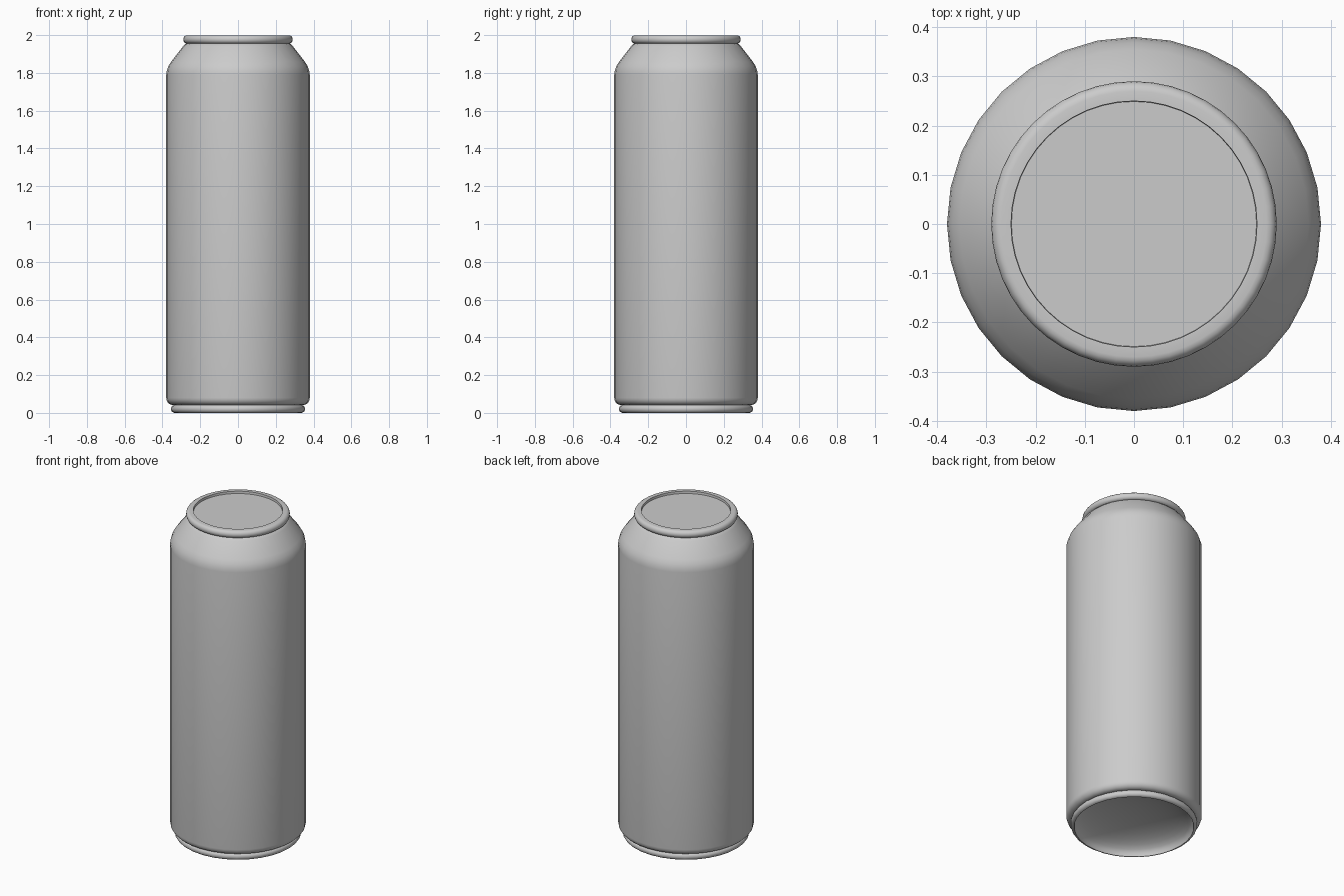
import bpy, bmesh, math

if "Cube" in bpy.data.objects:
    bpy.data.objects.remove(bpy.data.objects["Cube"])


def lathe(name, profile, segments=32, angle=40):
    """Revolve an (r, z) profile, listed bottom-outside to top, around z."""
    bm = bmesh.new()
    rings = []
    for r, z in profile:
        if r < 1e-6:
            rings.append([bm.verts.new((0, 0, z))])
        else:
            rings.append([bm.verts.new((r * math.cos(math.tau * i / segments),
                                        r * math.sin(math.tau * i / segments), z))
                          for i in range(segments)])
    for a, b in zip(rings, rings[1:]):
        for i in range(segments):
            j = (i + 1) % segments
            if len(a) == 1:
                bm.faces.new((a[0], b[j], b[i]))
            elif len(b) == 1:
                bm.faces.new((a[i], a[j], b[0]))
            else:
                bm.faces.new((a[i], a[j], b[j], b[i]))
    mesh = bpy.data.meshes.new(name)
    bm.to_mesh(mesh)
    bm.free()
    obj = bpy.data.objects.new(name, mesh)
    bpy.context.collection.objects.link(obj)
    bpy.ops.object.select_all(action='DESELECT')
    obj.select_set(True)
    bpy.context.view_layer.objects.active = obj
    bpy.ops.object.shade_smooth_by_angle(angle=math.radians(angle))
    return obj


def arc(cr, cz, rad_r, rad_z, start, end, steps):
    """Elliptical arc of profile points, angles in degrees."""
    pts = []
    for i in range(steps + 1):
        t = math.radians(start + (end - start) * i / steps)
        pts.append((cr + rad_r * math.cos(t), cz + rad_z * math.sin(t)))
    return pts


# Can wall: rounded lower corner, straight side, tapered shoulder
lathe("body", [(0.335, 0.042)]
      + arc(0.345, 0.08, 0.035, 0.038, -90, 0, 5)
      + [(0.38, 1.79), (0.377, 1.812), (0.369, 1.835), (0.355, 1.858),
         (0.29, 1.942), (0.278, 1.953), (0.262, 1.96)])

# Base ring flowing into the concave dome underneath
dome = [(0.335 * math.sin(math.radians(a)), 0.10 * math.cos(math.radians(a)) + 0.002)
        for a in range(0, 90, 10)]
lathe("base", dome + arc(0.335, 0.021, 0.02, 0.021, -90, 90, 8), angle=60)

# Rolled top rim with a shallow recessed lid
lathe("top_rim", [(0.25, 1.957)] + arc(0.27, 1.977, 0.02, 0.022, -90, 90, 8)
      + [(0.25, 1.999), (0.249, 1.985)], segments=48)
lathe("lid", [(0.25, 1.985), (0.0, 1.985)], segments=48)
